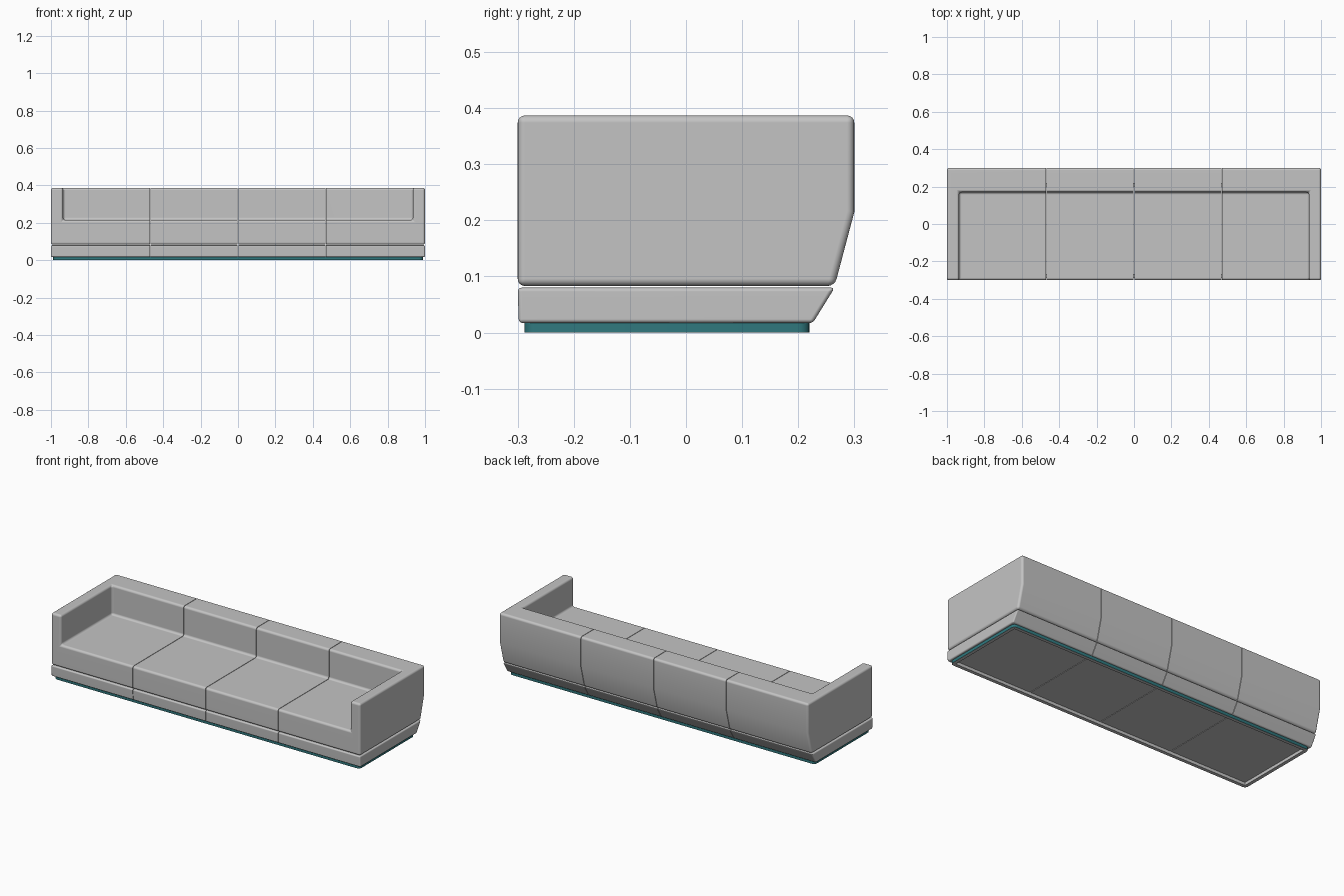
import bpy, bmesh
from mathutils import Vector

cube = bpy.data.objects.get("Cube")
if cube:
    bpy.data.objects.remove(cube, do_unlink=True)


def material(name, rgb):
    m = bpy.data.materials.new(name)
    m.use_nodes = True
    m.diffuse_color = (*rgb, 1)
    m.node_tree.nodes["Principled BSDF"].inputs["Base Color"].default_value = (*rgb, 1)
    return m


GREY = material("grey upholstery", (0.55, 0.55, 0.55))
TEAL = material("teal plinth", (0.03, 0.19, 0.21))

SEAMS = [-1.1, -0.47, 0, 0.47, 1.1]
NAMES = ["right_end", "right_middle", "left_middle", "left_end"]
GAP = 0.0015


def make_object(name, bm, *mats):
    bmesh.ops.recalc_face_normals(bm, faces=bm.faces)
    mesh = bpy.data.meshes.new(name)
    bm.to_mesh(mesh)
    bm.free()
    for m in mats:
        mesh.materials.append(m)
    obj = bpy.data.objects.new(name, mesh)
    bpy.context.collection.objects.link(obj)
    return obj


def prism(name, profile, half):
    """Extrude a (y, z) profile along x."""
    bm = bmesh.new()
    face = bm.faces.new([bm.verts.new((-half, y, z)) for y, z in profile])
    new = bmesh.ops.extrude_face_region(bm, geom=[face])["geom"]
    bmesh.ops.translate(bm, vec=(2 * half, 0, 0),
                        verts=[v for v in new if isinstance(v, bmesh.types.BMVert)])
    return make_object(name, bm, GREY)


def split_modules(obj, part, radius):
    """Round the edges, then slice the body at the seams into modules."""
    bev = obj.modifiers.new("round", "BEVEL")
    bev.width, bev.segments = radius, 4
    bev.limit_method, bev.angle_limit = "ANGLE", 0.5
    bpy.context.view_layer.update()
    graph = bpy.context.evaluated_depsgraph_get()
    source = bpy.data.meshes.new_from_object(obj.evaluated_get(graph))
    for name, x0, x1 in zip(NAMES, SEAMS, SEAMS[1:]):
        bm = bmesh.new()
        bm.from_mesh(source)
        for x, side in ((x0 + GAP, -1), (x1 - GAP, 1)):
            bmesh.ops.bisect_plane(bm, geom=bm.verts[:] + bm.edges[:] + bm.faces[:],
                                   plane_co=(x, 0, 0), plane_no=(side, 0, 0),
                                   clear_outer=True)
            rim = [e for e in bm.edges if e.is_boundary]
            if rim:
                bmesh.ops.holes_fill(bm, edges=rim, sides=0)
        piece = make_object(f"{name}_{part}", bm, GREY)
        for p in piece.data.polygons:
            p.material_index = 0
        piece.data.shade_smooth()
        piece.data.set_sharp_from_angle(angle=0.6)
        wn = piece.modifiers.new("clean shading", "WEIGHTED_NORMAL")
        wn.keep_sharp = True
    bpy.data.objects.remove(obj, do_unlink=True)
    bpy.data.meshes.remove(source)


# Upper body: slanted back, with the seat hollow cut between the arms
body = prism("body", [(-0.3, 0.083), (-0.3, 0.387), (0.3, 0.387),
                      (0.3, 0.215), (0.265, 0.083)], 1)
bm = bmesh.new()
bmesh.ops.create_cube(bm, size=1)
bmesh.ops.scale(bm, vec=(1.87, 0.67, 0.4), verts=bm.verts)
bmesh.ops.translate(bm, vec=(0, -0.165, 0.415), verts=bm.verts)
cutter = make_object("seat_cutter", bm)
cutter.hide_render = True
cut = body.modifiers.new("seat hollow", "BOOLEAN")
cut.object, cut.operation, cut.solver = cutter, "DIFFERENCE", "EXACT"
split_modules(body, "seat", 0.013)
bpy.data.objects.remove(cutter, do_unlink=True)

# Lower base band
base = prism("base", [(-0.3, 0.08), (0.265, 0.08), (0.226, 0.017), (-0.298, 0.017)], 1)
split_modules(base, "base", 0.007)

# Plinth: rounded hollow frame, teal on its outer walls
bm = bmesh.new()
bmesh.ops.create_cube(bm, size=1)
bmesh.ops.scale(bm, vec=(1.976, 0.508, 0.019), verts=bm.verts)
bmesh.ops.translate(bm, vec=(0, -0.034, 0.0095), verts=bm.verts)
uprights = [e for e in bm.edges
            if abs((e.verts[0].co - e.verts[1].co).normalized().z) > 0.9]
bmesh.ops.bevel(bm, geom=uprights, offset=0.02, segments=5, profile=0.5,
                affect="EDGES")
bm.normal_update()
for f in bm.faces:
    f.material_index = 1 if abs(f.normal.z) < 0.5 else 0
top = [f for f in bm.faces if f.normal.z > 0.9]
bottom = [f for f in bm.faces if f.normal.z < -0.9]
bmesh.ops.inset_region(bm, faces=bottom, thickness=0.02)
bmesh.ops.inset_region(bm, faces=bottom, thickness=0.0005, depth=-0.018)
bmesh.ops.delete(bm, geom=top + bottom, context="FACES")
plinth = make_object("plinth", bm, GREY, TEAL)
plinth.data.shade_smooth()
plinth.data.set_sharp_from_angle(angle=0.6)
